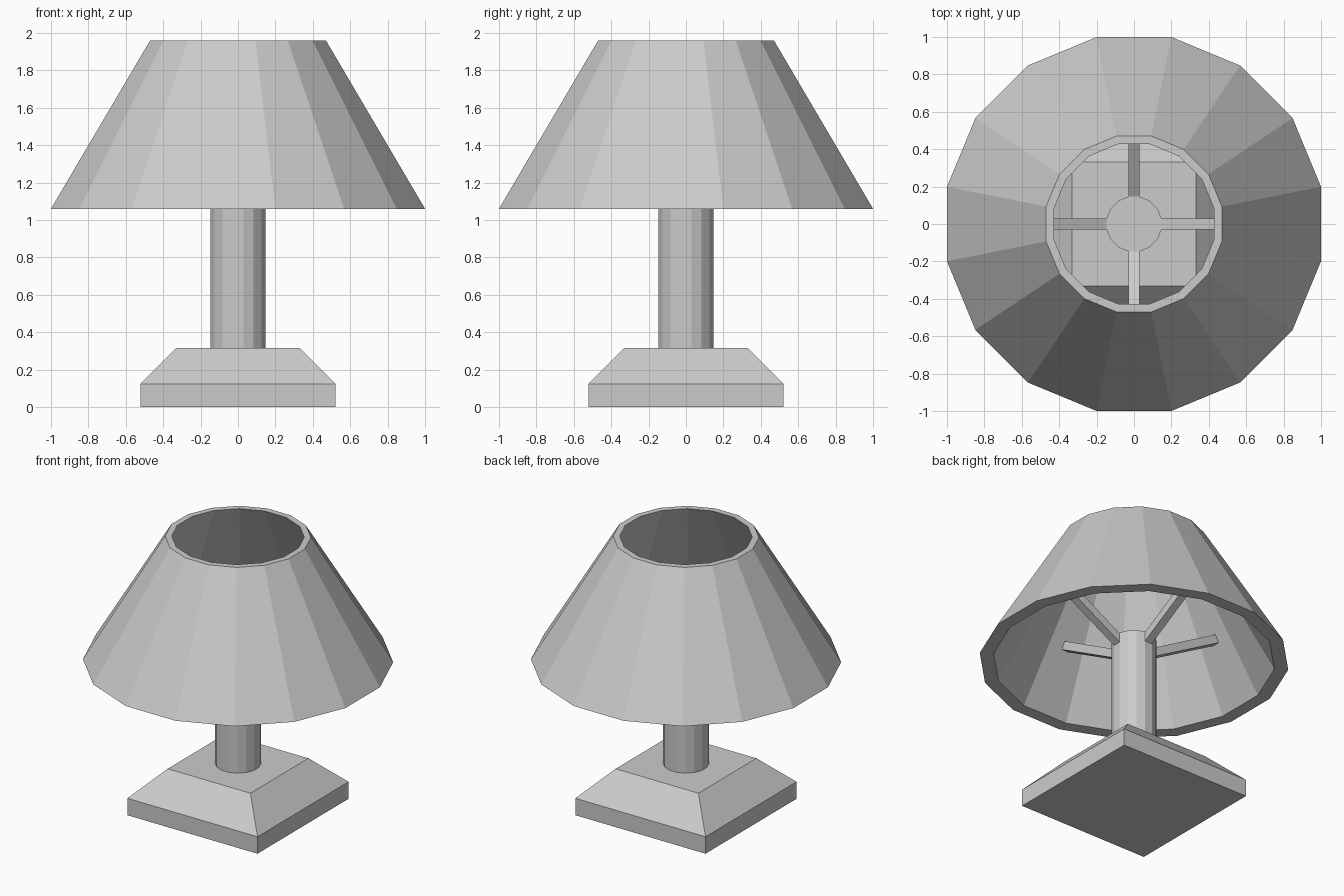
import bpy, bmesh, math
from mathutils import Matrix

if "Cube" in bpy.data.objects:
    bpy.data.objects.remove(bpy.data.objects["Cube"])


def loft(name, rings, sides, closed=False):
    """Stack regular polygon rings (apothem, z); cap the ends or join them into a closed loop."""
    bm = bmesh.new()
    loops = []
    for apothem, z in rings:
        r = apothem / math.cos(math.pi / sides)
        loops.append([bm.verts.new((r * math.cos((i + 0.5) * math.tau / sides),
                                    r * math.sin((i + 0.5) * math.tau / sides), z))
                      for i in range(sides)])
    pairs = list(zip(loops, loops[1:]))
    if closed:
        pairs.append((loops[-1], loops[0]))
    else:
        bm.faces.new(loops[0])
        bm.faces.new(loops[-1])
    for a, b in pairs:
        for i in range(sides):
            j = (i + 1) % sides
            bm.faces.new((a[i], a[j], b[j], b[i]))
    bmesh.ops.recalc_face_normals(bm, faces=bm.faces)
    return finish(name, bm)


def finish(name, bm):
    mesh = bpy.data.meshes.new(name)
    bm.to_mesh(mesh)
    bm.free()
    obj = bpy.data.objects.new(name, mesh)
    bpy.context.collection.objects.link(obj)
    return obj


# Square base with bevelled upper half
loft("base", [(0.522, 0), (0.522, 0.123), (0.332, 0.315)], 4)

# Column
loft("post", [(0.147, 0.315), (0.147, 1.21)], 16)

# Hollow lampshade, open at both ends
loft("shade", [(1.0, 1.06), (0.47, 1.96), (0.427, 1.96), (0.91, 1.06)], 16, closed=True)

# Four struts rising from the post to the shade
r0, z0, r1, slope = 0.10, 1.145, 0.72, 0.56
z1 = z0 + slope * (r1 - r0)
length = math.hypot(r1 - r0, z1 - z0)
for k in range(4):
    bm = bmesh.new()
    bmesh.ops.create_cube(bm, size=1)
    place = (Matrix.Rotation(k * math.pi / 2, 4, 'Z')
             @ Matrix.Translation(((r0 + r1) / 2, 0, (z0 + z1) / 2))
             @ Matrix.Rotation(-math.atan(slope), 4, 'Y')
             @ Matrix.Diagonal((length, 0.058, 0.058, 1)))
    bmesh.ops.transform(bm, matrix=place, verts=bm.verts)
    finish(f"shade_strut_{k + 1}", bm)
